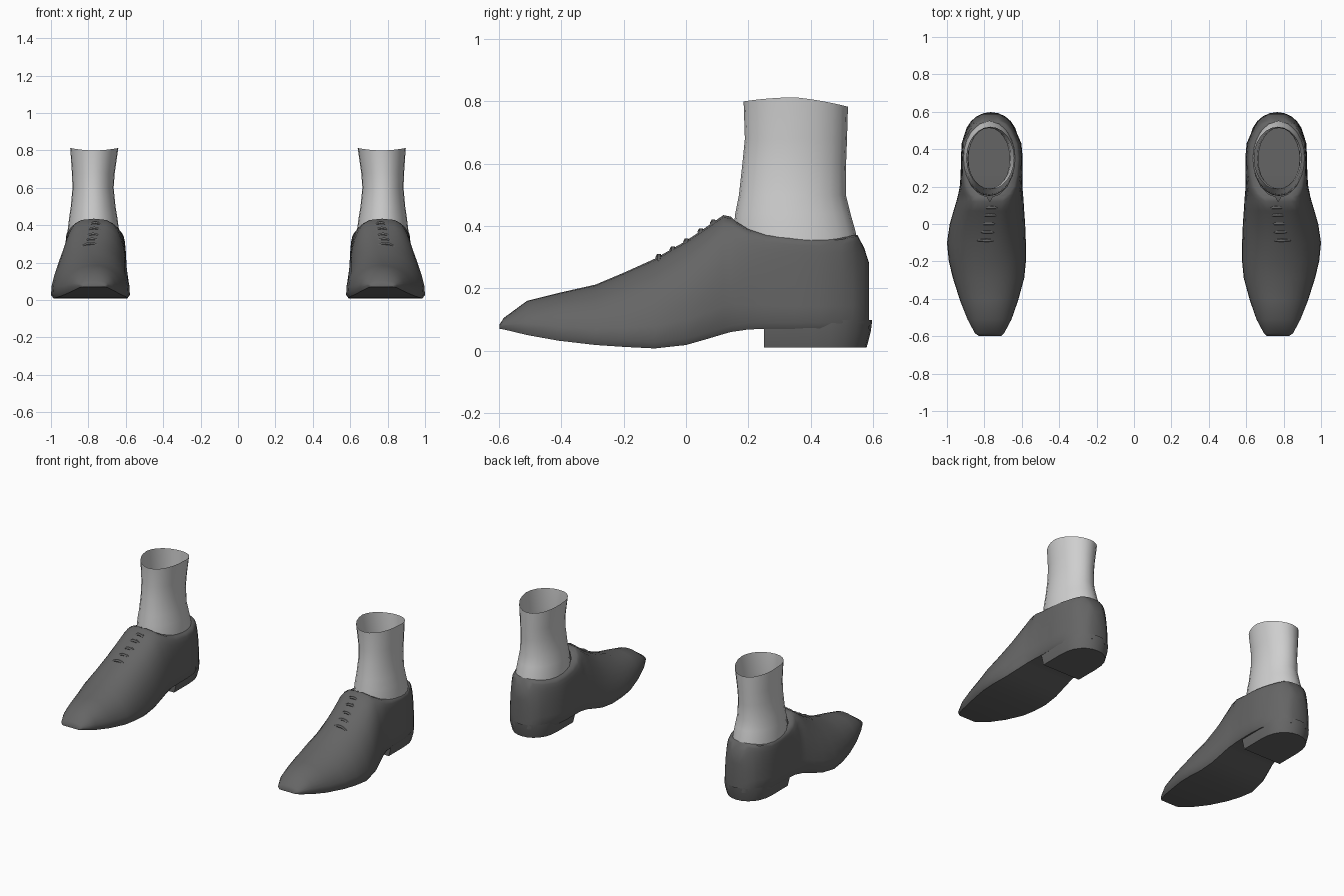
import bpy, bmesh, math

if "Cube" in bpy.data.objects:
    bpy.data.objects.remove(bpy.data.objects["Cube"])


def material(name, v):
    m = bpy.data.materials.new(name)
    m.diffuse_color = (v, v, v, 1)
    m.use_nodes = True
    m.node_tree.nodes["Principled BSDF"].inputs["Base Color"].default_value = m.diffuse_color
    return m


LEATHER = material("dark grey leather", 0.13)
SOCK = material("light grey sock", 0.62)
CX = 0.765  # centre line of one shoe


def finish(bm, name, mat, angle=40, mirror=True):
    """Weld, shade and mirror a part to the other foot."""
    bmesh.ops.remove_doubles(bm, verts=bm.verts, dist=0.0005)
    bmesh.ops.recalc_face_normals(bm, faces=bm.faces)
    me = bpy.data.meshes.new(name)
    bm.to_mesh(me)
    bm.free()
    me.materials.append(mat)
    ob = bpy.data.objects.new(name, me)
    bpy.context.collection.objects.link(ob)
    bpy.ops.object.select_all(action='DESELECT')
    ob.select_set(True)
    bpy.context.view_layer.objects.active = ob
    bpy.ops.object.shade_smooth_by_angle(angle=math.radians(angle))
    mod = ob.modifiers.new("other foot", 'MIRROR')
    mod.use_mirror_merge = False
    return ob


def loft(rings, closed, caps=(False, False)):
    bm = bmesh.new()
    rows = [[bm.verts.new(p) for p in r] for r in rings]
    n = len(rows[0])
    for a, b in zip(rows, rows[1:]):
        for i in range(n if closed else n - 1):
            j = (i + 1) % n
            bm.faces.new((a[i], a[j], b[j], b[i]))
    for row, cap in zip((rows[0], rows[-1]), caps):
        if cap:
            bm.faces.new(row)
    return bm


# Shoe upper: y, inner x, outer x, underside z, top z
STATIONS = [
    (-0.598, 0.71, 0.83, 0.070, 0.085), (-0.585, 0.695, 0.85, 0.068, 0.105),
    (-0.51, 0.655, 0.89, 0.050, 0.160), (-0.41, 0.62, 0.93, 0.032, 0.185),
    (-0.29, 0.587, 0.968, 0.018, 0.212), (-0.20, 0.578, 0.99, 0.012, 0.25),
    (-0.10, 0.578, 1.00, 0.007, 0.295), (0.00, 0.582, 0.985, 0.018, 0.352),
    (0.07, 0.587, 0.965, 0.038, 0.40), (0.12, 0.59, 0.95, 0.053, 0.435),
    (0.145, 0.592, 0.943, 0.06, 0.43), (0.16, 0.594, 0.94, 0.062, 0.415),
    (0.20, 0.596, 0.932, 0.068, 0.39), (0.26, 0.596, 0.927, 0.07, 0.37),
    (0.35, 0.595, 0.925, 0.07, 0.36), (0.43, 0.602, 0.922, 0.07, 0.356),
    (0.50, 0.632, 0.90, 0.07, 0.362), (0.535, 0.652, 0.88, 0.07, 0.37),
    (0.55, 0.662, 0.87, 0.07, 0.372), (0.572, 0.685, 0.845, 0.07, 0.33),
    (0.588, 0.715, 0.815, 0.07, 0.28),
]


def section(y, xi, xo, zb, zt):
    u = (y - 0.347) / 0.203
    rim = 0.137 * math.sqrt(max(0.0, 1 - u * u))      # collar opening
    back = min(1, max(0, (y + 0.1) / 0.3))            # steeper walls at heel
    a = 0.95 - 0.45 * back
    zs = zb + min(0.02, (zt - zb) * 0.3)
    cx = CX + 0.008 * back

    def side(edge, s):
        pts = []
        for k in range(9):
            t = math.pi / 2 * k / 8
            c = max(0.0, math.cos(t)) ** a
            top = cx + s * rim
            pts.append((top + (edge - top) * c, y, zs + (zt - zs) * math.sin(t)))
        return pts
    mid = (xi + xo) / 2
    sole = [(mid + (e - mid) * 0.93, y, zb) for e in (xi, xo)]
    return side(xi, -1)[::-1] + [sole[0], (mid, y, zb), sole[1]] + side(xo, 1)


bm = loft([section(*s) for s in STATIONS], False, (True, True))
finish(bm, "shoe_upper", LEATHER, 50)


# Heel block: straight front, rounded back
def heel_ring(z, hw, back):
    pts = [(CX - hw, 0.25, z), (CX, 0.25, z), (CX + hw, 0.25, z)]
    for k in range(13):
        t = math.pi * k / 12
        pts.append((CX + hw * math.cos(t), 0.40 + (back - 0.40) * math.sin(t) ** 0.8, z))
    return pts


bm = loft([heel_ring(0.01, 0.135, 0.58), heel_ring(0.06, 0.148, 0.593),
           heel_ring(0.098, 0.150, 0.598)], True, (True, False))
finish(bm, "heel", LEATHER)

# Ankle: z, inner x, outer x, front y, back y
ANKLE = [
    (0.32, 0.633, 0.915, 0.150, 0.555), (0.38, 0.637, 0.910, 0.152, 0.545),
    (0.44, 0.645, 0.903, 0.158, 0.528), (0.50, 0.655, 0.894, 0.170, 0.513),
    (0.60, 0.665, 0.885, 0.181, 0.514), (0.68, 0.659, 0.888, 0.189, 0.517),
    (0.80, 0.640, 0.897, 0.185, 0.520),
]


def ankle_ring(z, xi, xo, yf, yb):
    pts = []
    for k in range(24):
        t = 2 * math.pi * k / 24
        c, s = math.cos(t), math.sin(t)
        wave = (0.013 * (1 - s * s) - 0.017 * max(0, s)) if z > 0.75 else 0
        pts.append(((xi + xo) / 2 + (xo - xi) / 2 * c,
                    (yf + yb) / 2 + (yb - yf) / 2 * s, z + wave))
    return pts


finish(loft([ankle_ring(*r) for r in ANKLE], True), "ankle", SOCK, 60)

# Laces: thin arched bars across the vamp
for i, (y, z) in enumerate([(-0.087, 0.301), (-0.042, 0.325), (0.002, 0.351),
                            (0.048, 0.383), (0.088, 0.411)]):
    hw = 0.064 - 0.003 * i
    mid = 0.787 - 0.006 * i
    rings = []
    for k in range(7):
        f = k / 3 - 1
        r = 0.011 * (1 - 0.5 * f * f)
        x, zz = mid + f * hw, z - 0.028 * f * f
        rings.append([(x, y + r * math.cos(q), zz + r * math.sin(q))
                      for q in [math.pi / 3 * j for j in range(6)]])
    finish(loft(rings, True, (True, True)), f"lace_{i + 1}", LEATHER, 50)
